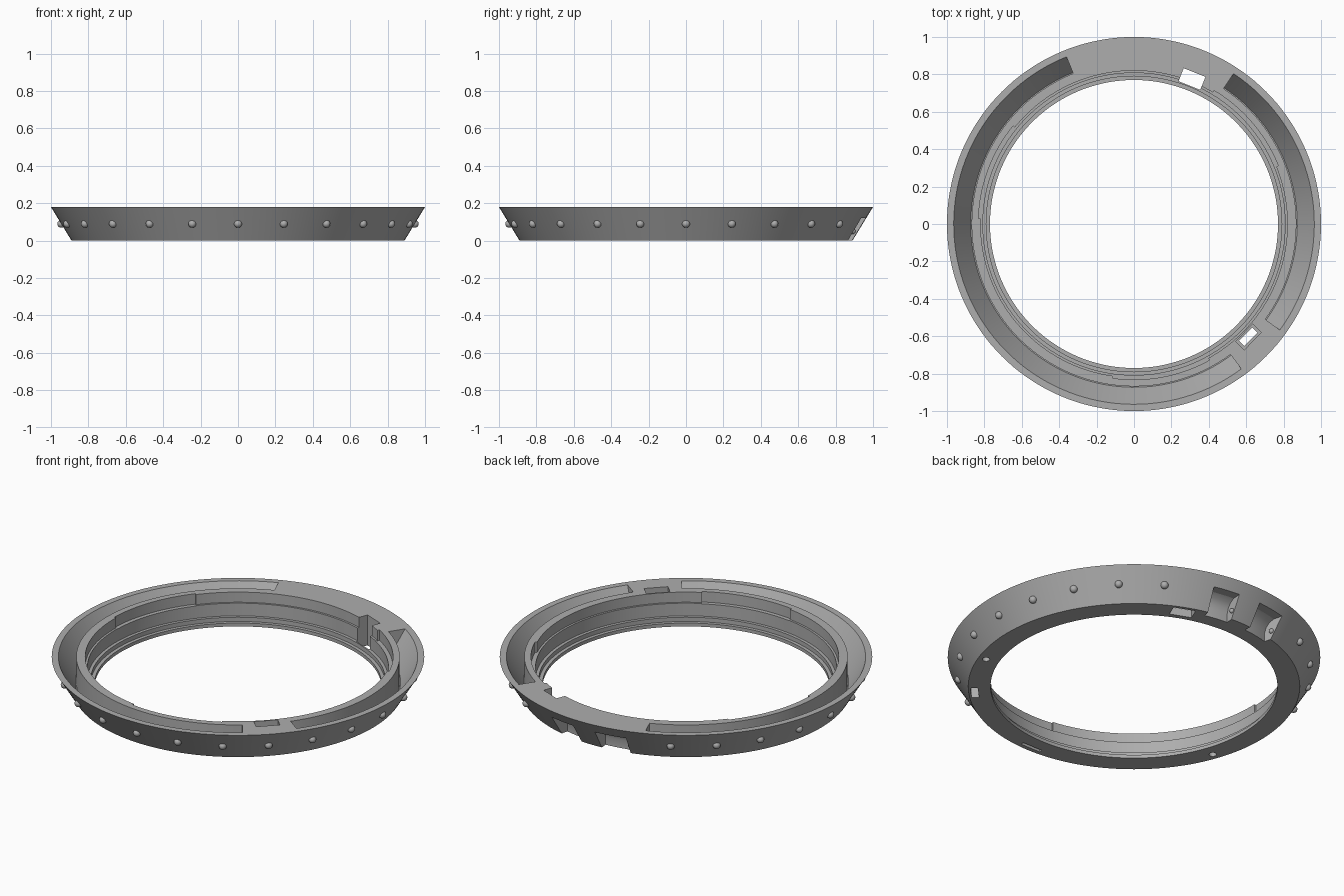
import bpy, bmesh
from math import radians, cos, sin, ceil
from mathutils import Matrix, Vector

old = bpy.data.objects.get("Cube")
if old:
    bpy.data.objects.remove(old, do_unlink=True)

grey = bpy.data.materials.new("satin_grey")
grey.use_nodes = True
colour = (0.42, 0.42, 0.42, 1)
grey.diffuse_color = colour
grey.node_tree.nodes["Principled BSDF"].inputs["Base Color"].default_value = colour


def finish(name, bm):
    bmesh.ops.recalc_face_normals(bm, faces=bm.faces)
    mesh = bpy.data.meshes.new(name)
    bm.to_mesh(mesh)
    bm.free()
    mesh.materials.append(grey)
    obj = bpy.data.objects.new(name, mesh)
    bpy.context.collection.objects.link(obj)
    return obj


def sweep(name, profile, start=0, end=360):
    """Turn a closed (radius, height) profile about z between two angles."""
    full = end - start >= 360
    steps = 144 if full else max(2, ceil((end - start) / 2.5))
    bm = bmesh.new()
    rings = []
    for i in range(steps if full else steps + 1):
        a = radians(start + (end - start) * i / steps)
        rings.append([bm.verts.new((r * cos(a), r * sin(a), z)) for r, z in profile])
    n = len(profile)
    for i in range(steps):
        p, q = rings[i], rings[(i + 1) % len(rings)]
        for k in range(n):
            j = (k + 1) % n
            bm.faces.new((p[k], q[k], q[j], p[j]))
    if not full:
        bm.faces.new(rings[0])
        bm.faces.new(rings[-1])
    return finish(name, bm)


def box(name, angle, r0, r1, width, z0, z1):
    """Box lying along the tangent at an angle."""
    bm = bmesh.new()
    turn = Matrix.Rotation(radians(angle), 4, 'Z')
    place = Matrix.Translation(((r0 + r1) / 2, 0, (z0 + z1) / 2))
    size = Matrix.Diagonal((r1 - r0, width, z1 - z0, 1))
    bmesh.ops.create_cube(bm, size=1, matrix=turn @ place @ size)
    return finish(name, bm)


def polar(r, angle, z):
    a = radians(angle)
    return Vector((r * cos(a), r * sin(a), z))


def ball(name, centre, radius):
    bm = bmesh.new()
    bmesh.ops.create_uvsphere(bm, u_segments=20, v_segments=12, radius=radius,
                              matrix=Matrix.Translation(centre))
    obj = finish(name, bm)
    obj.data.shade_smooth()
    return obj


# Ring body: flared outside, stepped inside
body = sweep("ring_body", [(0.77, 0), (0.89, 0), (1.0, 0.18), (0.82, 0.18),
                           (0.82, 0.12), (0.808, 0.12), (0.808, 0.045),
                           (0.79, 0.045), (0.79, 0.02), (0.77, 0.02)])

cutters = []

# Two V-shaped channels in the top
channel = [(0.868, 0.03), (0.873, 0.03), (0.964, 0.18), (0.982, 0.21), (0.868, 0.21)]
for start, end in ((112, 306.5), (-36, 56.5)):
    cutters.append(sweep("channel_cutter", channel, start, end))

# Three shallow locking recesses in the inner rim
recess = [(0.79, 0.118), (0.832, 0.118), (0.832, 0.21), (0.79, 0.21)]
for start in (22, 141, 262):
    cutters.append(sweep("recess_cutter", recess, start, start + 37))

# Two latch pockets in the back of the flare
pocket = [(0.85, -0.05), (1.1, -0.05), (1.1, 0.12), (0.91, 0.12),
          (0.88, 0.105), (0.86, 0.08), (0.85, 0.05)]
latches = ((76.5, 86), (94.5, 105.5))
for start, end in latches:
    cutters.append(sweep("pocket_cutter", pocket, start, end))

# Back through hole, open to the inside below the rim
cutters.append(box("hole_cutter", 68.2, 0.817, 0.872, 0.125, -0.1, 0.3))
cutters.append(box("window_cutter", 68.2, 0.797, 0.85, 0.124, -0.11, 0.15))

# Front slot with a stepped seat, and the slit underneath
cutters.append(box("seat_cutter", -44.6, 0.828, 0.892, 0.13, 0.13, 0.3))
cutters.append(box("slot_cutter", -44.6, 0.838, 0.878, 0.10, -0.1, 0.25))
cutters.append(box("slit_cutter", -90, 0.845, 0.865, 0.13, -0.1, 0.02))

# Screw holes in the underside
for angle in (-20, 200):
    bm = bmesh.new()
    bmesh.ops.create_cone(bm, cap_ends=True, segments=24, radius1=0.02, radius2=0.02,
                          depth=0.05, matrix=Matrix.Translation(polar(0.845, angle, 0)))
    cutters.append(finish("screw_cutter", bm))

# Apply the cuts, then drop the cutters
for cutter in cutters:
    cutter.hide_render = True
    mod = body.modifiers.new("cut", 'BOOLEAN')
    mod.operation = 'DIFFERENCE'
    mod.solver = 'EXACT'
    mod.object = cutter
graph = bpy.context.evaluated_depsgraph_get()
graph.update()
cut_mesh = bpy.data.meshes.new_from_object(body.evaluated_get(graph))
body.modifiers.clear()
body.data = cut_mesh
body.data.materials.clear()
body.data.materials.append(grey)
for cutter in cutters:
    bpy.data.objects.remove(cutter, do_unlink=True)

bpy.ops.object.select_all(action='DESELECT')
body.select_set(True)
bpy.context.view_layer.objects.active = body
bpy.ops.object.shade_smooth_by_angle(angle=radians(25))

# Round studs about the flare, skipping the latch area
for angle in range(0, 360, 15):
    if not 70 < angle < 110:
        ball("stud", polar(0.945, angle, 0.09), 0.021)

# Detent bumps on the end wall of each latch pocket
for start, end in latches:
    ball("latch_bump", polar(0.895, end, 0.05), 0.014)
